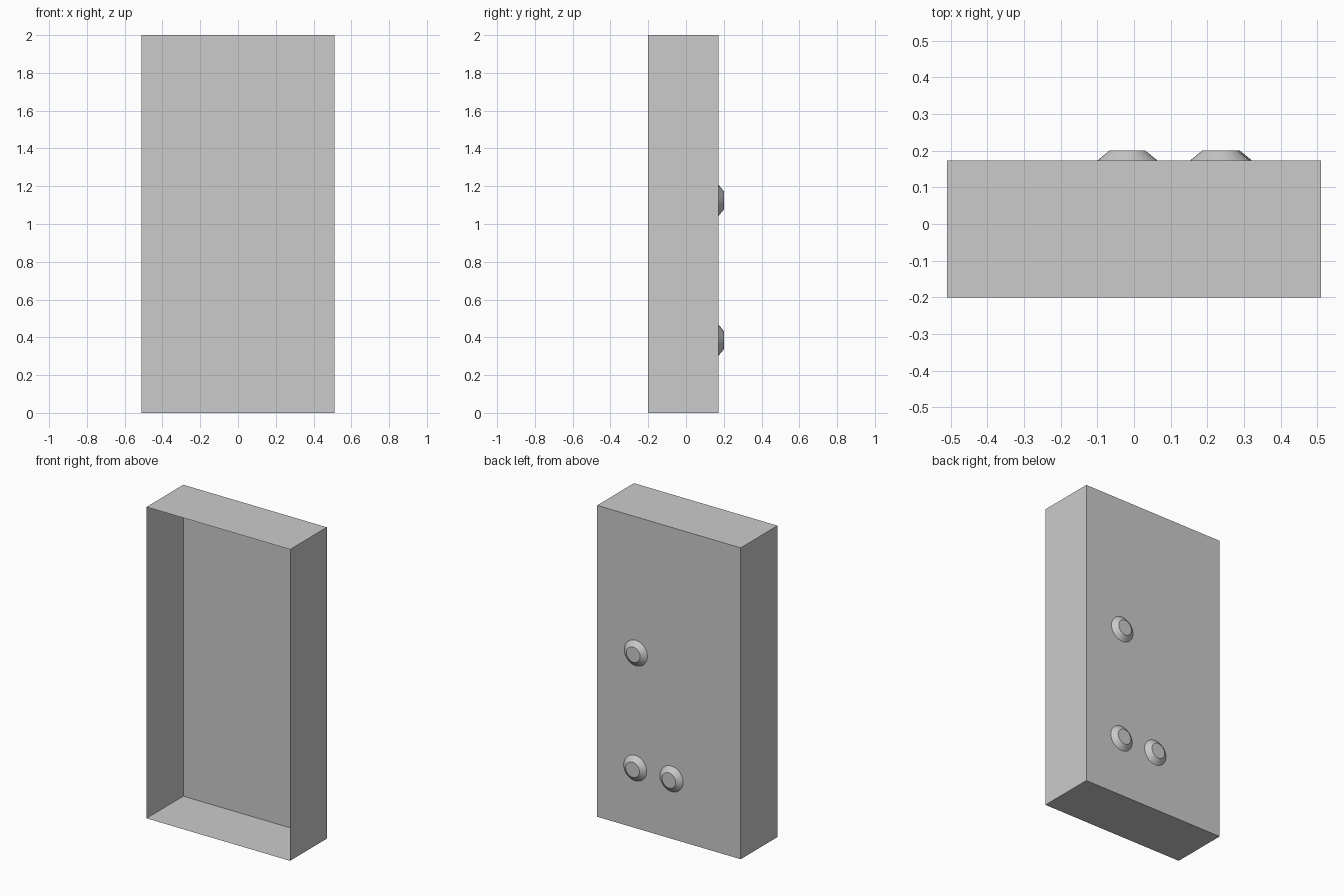
import bpy, bmesh
from math import pi
from mathutils import Matrix, Vector

if "Cube" in bpy.data.objects:
    bpy.data.objects.remove(bpy.data.objects["Cube"])

HALF_W, FRONT, BACK, TOP = 0.51, -0.2, 0.173, 2.0


def add_object(name, bm):
    mesh = bpy.data.meshes.new(name)
    bm.to_mesh(mesh)
    bm.free()
    obj = bpy.data.objects.new(name, mesh)
    bpy.context.collection.objects.link(obj)
    return obj


# Thin-walled tray: a box with its front face removed
bm = bmesh.new()
bmesh.ops.create_cube(bm, size=1)
bmesh.ops.scale(bm, vec=(2 * HALF_W, BACK - FRONT, TOP), verts=bm.verts)
bmesh.ops.translate(bm, vec=(0, (FRONT + BACK) / 2, TOP / 2), verts=bm.verts)
bm.normal_update()
front = [f for f in bm.faces if f.normal.y < -0.5]
bmesh.ops.delete(bm, geom=front, context='FACES')
add_object("open_tray", bm)


# Tapered stud on the back panel, open where it meets the panel
def stud(name, x, z, depth=0.027):
    bm = bmesh.new()
    bmesh.ops.create_cone(bm, cap_ends=True, segments=32, radius1=0.082,
                          radius2=0.049, depth=depth)
    bm.normal_update()
    base = [f for f in bm.faces if f.normal.z < -0.9]
    bmesh.ops.delete(bm, geom=base, context='FACES')
    place = (Matrix.Translation(Vector((x, BACK + depth / 2, z)))
             @ Matrix.Rotation(-pi / 2, 4, 'X'))
    bmesh.ops.transform(bm, matrix=place, verts=bm.verts)
    add_object(name, bm)


stud("upper_stud", 0.235, 1.125)
stud("lower_stud_outer", 0.24, 0.385)
stud("lower_stud_inner", -0.018, 0.385)
